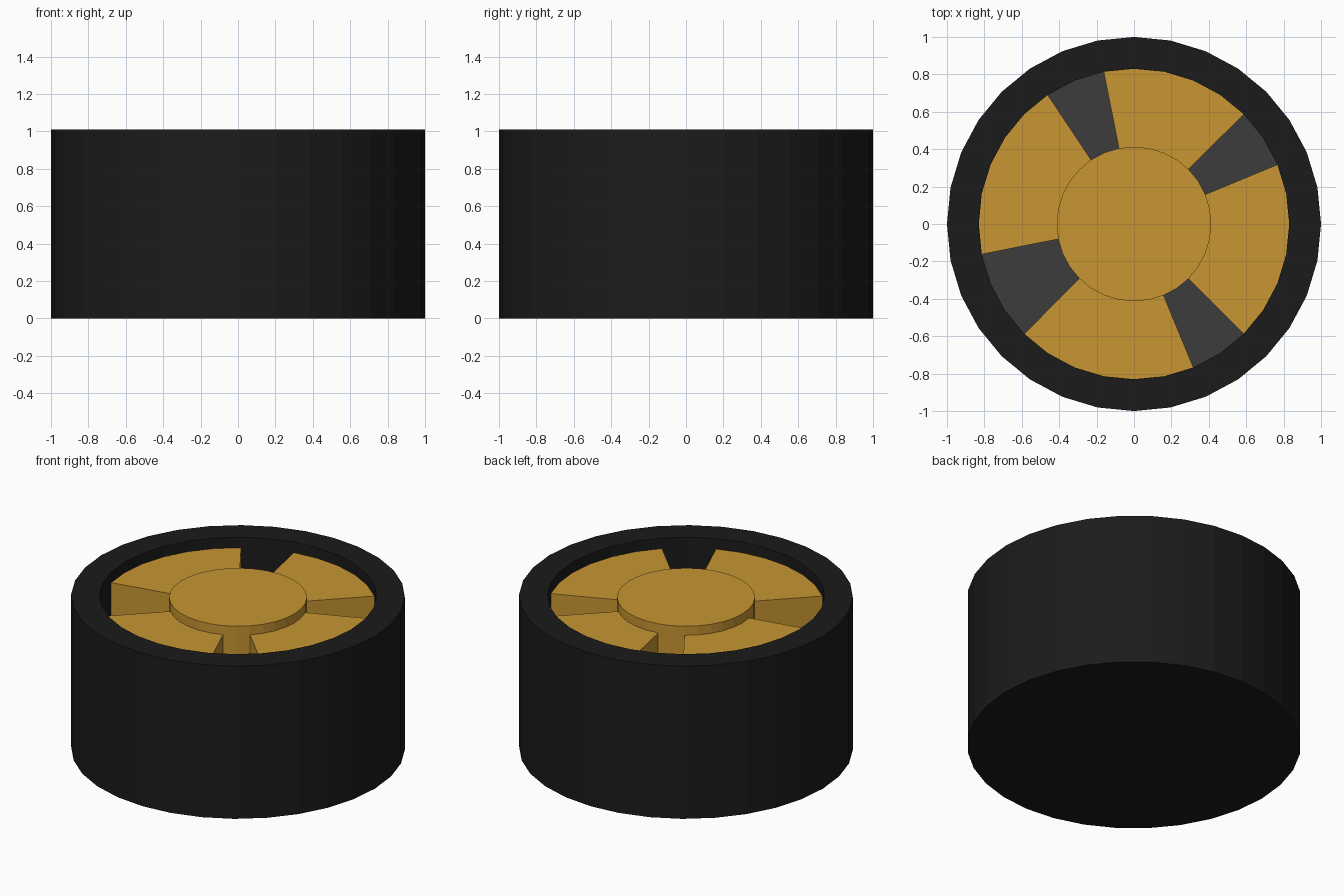
import bpy, bmesh
from math import cos, sin, tau

if "Cube" in bpy.data.objects:
    bpy.data.objects.remove(bpy.data.objects["Cube"])

SIDES = 32
R_TYRE, R_RIM, R_HUB = 1.0, 0.83, 0.413
Z_TOP, Z_HUB, Z_SPOKE, Z_FLOOR = 1.01, 1.0, 0.94, 0.6


def material(name, rgb):
    m = bpy.data.materials.new(name)
    m.diffuse_color = (*rgb, 1)
    m.use_nodes = True
    m.node_tree.nodes["Principled BSDF"].inputs["Base Color"].default_value = m.diffuse_color
    return m


def finish(bm, name, mat):
    me = bpy.data.meshes.new(name)
    bm.to_mesh(me)
    bm.free()
    me.materials.append(mat)
    ob = bpy.data.objects.new(name, me)
    bpy.context.collection.objects.link(ob)
    return ob


def point(r, step, z):
    a = tau * step / SIDES
    return (r * cos(a), r * sin(a), z)


def lathe(name, profile, mat, cap_first=False, cap_last=False):
    """Turn an (r, z) profile around z; faces look outward when it rises."""
    bm = bmesh.new()
    rings = [[bm.verts.new(point(r, i, z)) for i in range(SIDES)] for r, z in profile]
    for lo, hi in zip(rings, rings[1:]):
        for i in range(SIDES):
            j = (i + 1) % SIDES
            bm.faces.new((lo[i], lo[j], hi[j], hi[i]))
    if cap_first:
        bm.faces.new(rings[0][::-1])
    if cap_last:
        bm.faces.new(rings[-1])
    return finish(bm, name, mat)


def spoke(name, first, last, mat):
    """Wide sector between hub and rim: a flat top and two radial walls."""
    bm = bmesh.new()
    steps = range(first, last + 1)
    outer = [bm.verts.new(point(R_RIM, s, Z_SPOKE)) for s in steps]
    inner = [bm.verts.new(point(R_HUB, s, Z_SPOKE)) for s in steps]
    for i in range(len(outer) - 1):
        bm.faces.new((inner[i], outer[i], outer[i + 1], inner[i + 1]))
    for k, s in ((0, first), (-1, last)):
        lo_out = bm.verts.new(point(R_RIM, s, Z_FLOOR))
        lo_in = bm.verts.new(point(R_HUB, s, Z_FLOOR))
        quad = (inner[k], lo_in, lo_out, outer[k])
        bm.faces.new(quad if k == 0 else quad[::-1])
    return finish(bm, name, mat)


black = material("rubber_black", (0.011, 0.011, 0.011))
grey = material("dark_grey", (0.045, 0.045, 0.045))
gold = material("gold", (0.578, 0.305, 0.032))

# Tyre with closed back, flat rim and recessed inner wall
lathe("tyre", [(R_TYRE, 0), (R_TYRE, Z_TOP), (R_RIM, Z_TOP), (R_RIM, Z_FLOOR)],
      black, cap_first=True)

# Recess floor seen between the spokes
lathe("wheel_floor", [(R_RIM, Z_FLOOR), (R_HUB, Z_FLOOR)], grey)

# Raised hub
lathe("hub", [(R_HUB, Z_FLOOR), (R_HUB, Z_HUB)], gold, cap_last=True)

# Four uneven spokes, given in 1/32 turns
for n, (a, b) in enumerate([(4, 9), (11, 17), (20, 26), (28, 34)], 1):
    spoke(f"spoke_{n}", a, b, gold)
